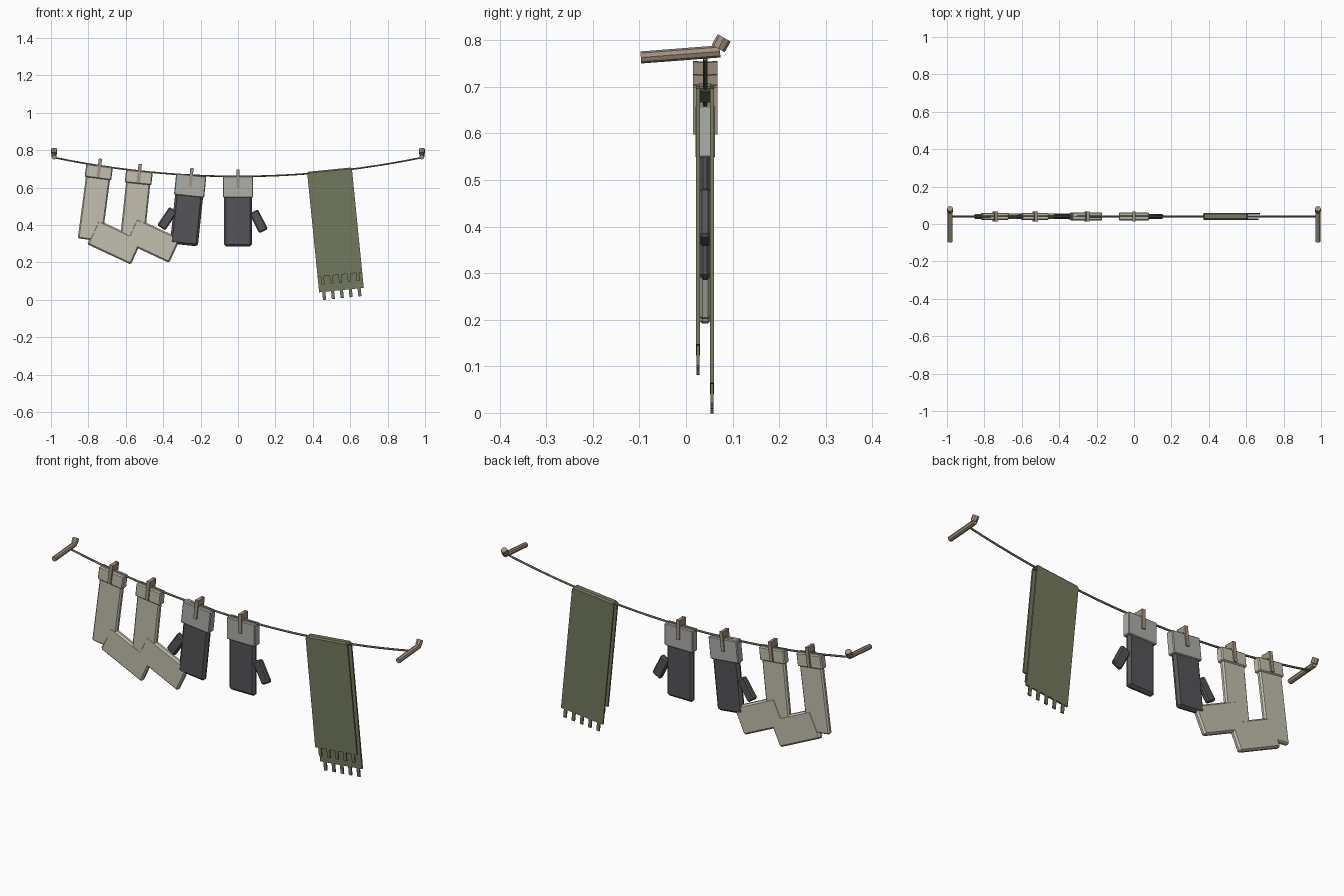
import bpy, math
from mathutils import Matrix, Vector

if "Cube" in bpy.data.objects:
    bpy.data.objects.remove(bpy.data.objects["Cube"])

ROPE_Y = 0.041


def material(name, rgb):
    m = bpy.data.materials.new(name)
    m.diffuse_color = (*rgb, 1)
    m.use_nodes = True
    m.node_tree.nodes["Principled BSDF"].inputs["Base Color"].default_value = m.diffuse_color
    return m


WOOD = material("wood", (0.36, 0.29, 0.22))
CORD = material("cord", (0.16, 0.16, 0.11))
CREAM = material("cream_wool", (0.55, 0.52, 0.43))
DARK = material("dark_wool", (0.09, 0.09, 0.10))
GREY = material("grey_wool", (0.42, 0.42, 0.40))
OLIVE = material("olive_cloth", (0.17, 0.19, 0.11))


def rope_z(x):
    return 0.66 + 0.10 * (x / 0.98) ** 2


def frame(x, z, tilt):
    """Local frame on the rope plane, tilted about y."""
    return Matrix.Translation((x, ROPE_Y, z)) @ Matrix.Rotation(math.radians(tilt), 4, 'Y')


def box(name, fr, centre, size, mat, bevel=0.0):
    bpy.ops.mesh.primitive_cube_add(size=1)
    ob = bpy.context.object
    ob.name = name
    ob.data.transform(Matrix.Diagonal((*size, 1)))
    ob.matrix_world = fr @ Matrix.Translation(centre)
    ob.data.materials.append(mat)
    if bevel:
        b = ob.modifiers.new("bevel", 'BEVEL')
        b.width = bevel
        b.segments = 1
    return ob


def rod(name, a, b, radius, mat, sides=8):
    a, b = Vector(a), Vector(b)
    bpy.ops.mesh.primitive_cylinder_add(vertices=sides, radius=radius, depth=(b - a).length)
    ob = bpy.context.object
    ob.name = name
    ob.matrix_world = Matrix.Translation((a + b) / 2) @ (b - a).to_track_quat('Z', 'Y').to_matrix().to_4x4()
    ob.data.materials.append(mat)


def clothes_pin(name, fr):
    for side, y in (("front", -0.021), ("back", 0.021)):
        box(f"{name}_{side}_prong", fr, (0, y, -0.012), (0.018, 0.011, 0.10), WOOD)
    box(f"{name}_top", fr, (0, 0, 0.022), (0.0175, 0.042, 0.030), WOOD)


# sagging rope
curve = bpy.data.curves.new("rope", 'CURVE')
curve.dimensions = '3D'
curve.bevel_depth = 0.005
curve.bevel_resolution = 1
curve.use_fill_caps = True
spline = curve.splines.new('POLY')
spline.points.add(24)
for i, p in enumerate(spline.points):
    x = -0.98 + 1.96 * i / 24
    p.co = (x, ROPE_Y, rope_z(x), 1)
curve.materials.append(CORD)
rope = bpy.data.objects.new("rope", curve)
bpy.context.collection.objects.link(rope)

# wall pegs with upturned ends
for side, x in (("left", -0.983), ("right", 0.983)):
    rod(f"{side}_peg", (x, -0.097, 0.763), (x, 0.073, 0.776), 0.0130, WOOD)
    rod(f"{side}_peg_tip", (x, 0.069, 0.782), (x, 0.082, 0.805), 0.0160, WOOD)

# pair of long socks
for n, x, tilt, foot in ((1, -0.74, 7.5, (-0.66, 0.308)), (2, -0.527, 6, (-0.455, 0.317))):
    fr = frame(x, rope_z(x), tilt)
    box(f"sock_{n}_cuff", fr, (0, 0, -0.034), (0.143, 0.038, 0.070), CREAM, 0.005)
    box(f"sock_{n}_leg", fr, (0, 0, -0.21), (0.130, 0.026, 0.38), CREAM, 0.007)
    box(f"sock_{n}_foot", frame(*foot, 25), (0, 0, 0), (0.258, 0.028, 0.143), CREAM, 0.008)
    clothes_pin(f"sock_{n}_pin", fr)

# pair of mittens, thumbs outward
for n, x, tilt, thumb in ((1, -0.25, 6, (-0.378, 0.434, 34)), (2, 0.0, 0, (0.110, 0.420, -27))):
    fr = frame(x, rope_z(x), tilt)
    box(f"mitten_{n}_cuff", fr, (0, 0, -0.056), (0.162, 0.042, 0.114), GREY, 0.004)
    box(f"mitten_{n}_body", fr, (0, 0, -0.225), (0.150, 0.032, 0.30), DARK, 0.012)
    box(f"mitten_{n}_thumb", frame(*thumb), (0, 0, 0), (0.052, 0.027, 0.118), DARK, 0.007)
    clothes_pin(f"mitten_{n}_pin", fr)

# scarf folded over the rope, back half longer
fr = frame(0.49, rope_z(0.49), -5.7)
box("scarf_fold", fr, (0, 0, 0.002), (0.24, 0.038, 0.018), OLIVE, 0.007)
for side, y, end in (("front", -0.015, 0.553), ("back", 0.015, 0.636)):
    box(f"scarf_{side}", fr, (0, y, -end / 2), (0.24, 0.008, end), OLIVE)
    for i in range(5):
        box(f"scarf_{side}_tassel_{i + 1}", fr, (-0.095 + 0.0475 * i, y, -end - 0.016),
            (0.017, 0.006, 0.054), OLIVE)
